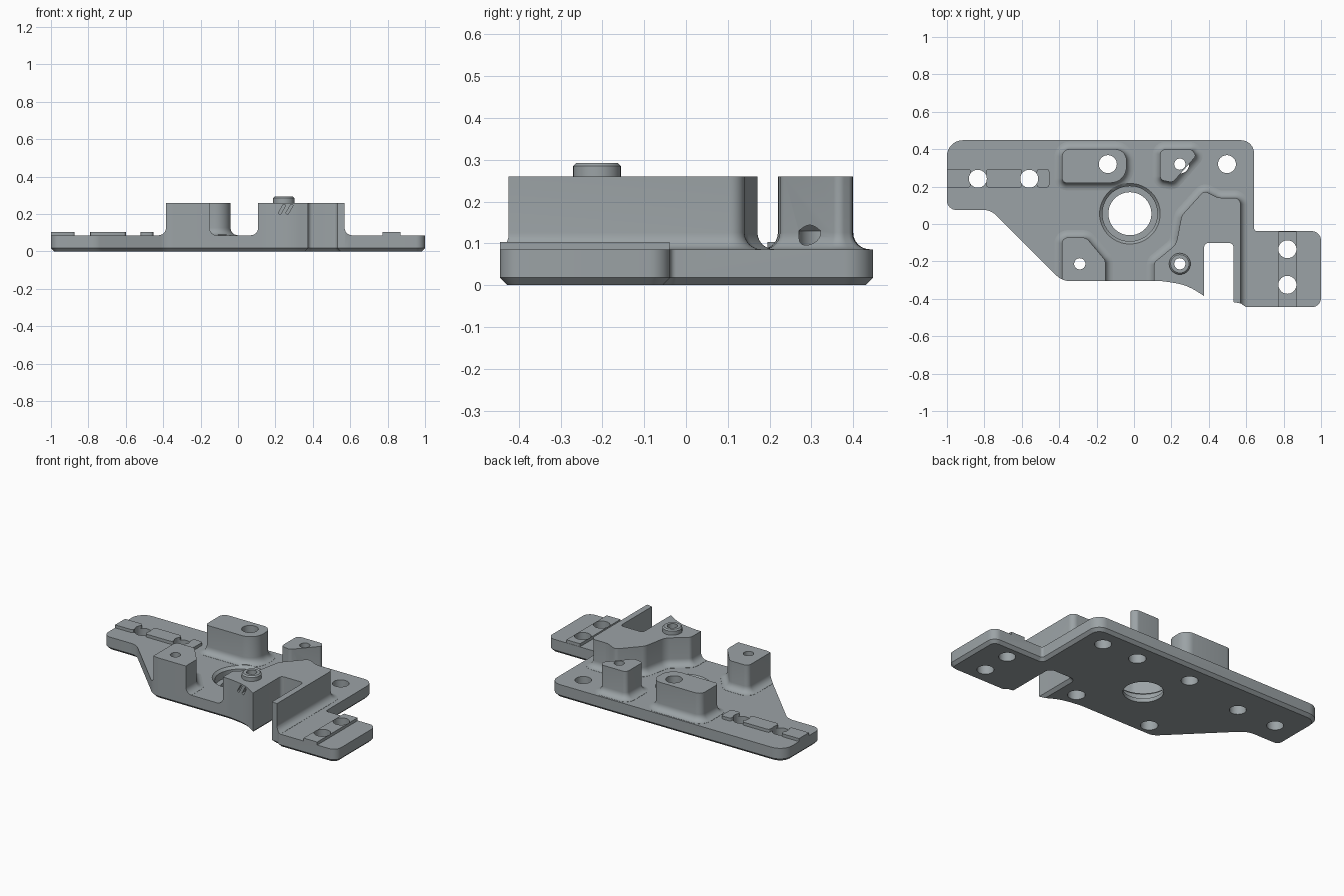
import bpy, bmesh, math
from mathutils import Vector

if "Cube" in bpy.data.objects:
    bpy.data.objects.remove(bpy.data.objects["Cube"])

grey = bpy.data.materials.new("machined grey")
grey.diffuse_color = (0.33, 0.365, 0.38, 1)
grey.use_nodes = True
grey.node_tree.nodes["Principled BSDF"].inputs["Base Color"].default_value = grey.diffuse_color


def rounded(corners, steps=8):
    """Polygon from (x, y, radius) corners, listed anticlockwise."""
    pts = []
    n = len(corners)
    for i, (x, y, r) in enumerate(corners):
        p = Vector((x, y))
        if r == 0:
            pts.append(p)
            continue
        a = (Vector(corners[i - 1][:2]) - p).normalized()
        b = (Vector(corners[(i + 1) % n][:2]) - p).normalized()
        half = a.angle(b) / 2
        c = p + (a + b).normalized() * (r / math.sin(half))
        s = p + a * (r / math.tan(half)) - c
        e = p + b * (r / math.tan(half)) - c
        sweep = math.atan2(s.x * e.y - s.y * e.x, s.dot(e))
        for k in range(steps + 1):
            t = sweep * k / steps
            pts.append(c + Vector((s.x * math.cos(t) - s.y * math.sin(t),
                                   s.x * math.sin(t) + s.y * math.cos(t))))
    return pts


def offset(pts, d):
    out = []
    for i, p in enumerate(pts):
        a = (p - pts[i - 1]).normalized()
        b = (pts[(i + 1) % len(pts)] - p).normalized()
        na, nb = Vector((a.y, -a.x)), Vector((b.y, -b.x))
        out.append(p + (na + nb) * (d / (1 + na.dot(nb))))
    return out


def loft(name, pts, profile):
    """Stack the outline through (offset, z) levels and cap both ends."""
    bm = bmesh.new()
    rings = [[bm.verts.new((q.x, q.y, z)) for q in offset(pts, d)] for d, z in profile]
    n = len(pts)
    for lo, hi in zip(rings, rings[1:]):
        for i in range(n):
            j = (i + 1) % n
            bm.faces.new((lo[i], lo[j], hi[j], hi[i]))
    bm.faces.new(rings[0][::-1])
    bm.faces.new(rings[-1])
    me = bpy.data.meshes.new(name)
    bm.to_mesh(me)
    bm.free()
    me.materials.append(grey)
    ob = bpy.data.objects.new(name, me)
    bpy.context.collection.objects.link(ob)
    return ob


def circle(x, y, r, n=40):
    return [Vector((x + r * math.cos(2 * math.pi * k / n),
                    y + r * math.sin(2 * math.pi * k / n))) for k in range(n)]


def rect(x0, x1, y0, y1, r=0):
    return rounded([(x0, y0, r), (x1, y0, r), (x1, y1, r), (x0, y1, r)], 3)


def combine(body, tool, op):
    mod = body.modifiers.new(op, 'BOOLEAN')
    mod.operation, mod.object, mod.solver = op, tool, 'EXACT'
    bpy.context.view_layer.objects.active = body
    bpy.ops.object.modifier_apply(modifier=mod.name)
    bpy.data.objects.remove(tool, do_unlink=True)


FLOOR, TOP, FILLET = 0.085, 0.26, 0.04
body = loft("mounting_plate", rect(-1.2, 1.2, -0.7, 0.7), [(0, -0.1), (0, FLOOR)])

# Raised posts with a concave fillet at the foot
cove = [(FILLET, 0.04)]
for k in range(7):
    t = math.radians(15 * k)
    cove.append((FILLET * (1 - math.sin(t)), FLOOR + 0.001 + FILLET * (1 - math.cos(t))))
cove.append((0, TOP))
posts = {
    "back_left_post": [(-0.385, 0.22, 0.025), (-0.04, 0.22, 0.085),
                       (-0.04, 0.4, 0.06), (-0.385, 0.4, 0.04)],
    "back_right_post": [(0.14, 0.235, 0.025), (0.207, 0.222, 0.03),
                        (0.333, 0.365, 0.02), (0.31, 0.398, 0.02), (0.14, 0.398, 0.025)],
    "front_left_post": [(-0.385, -0.5, 0), (-0.153, -0.5, 0), (-0.153, -0.195, 0.04),
                        (-0.255, -0.073, 0.04), (-0.385, -0.073, 0.03)],
    "front_right_block": [(0.108, -0.5, 0), (0.57, -0.5, 0), (0.57, 0.14, 0.035),
                          (0.45, 0.14, 0.08), (0.375, 0.178, 0.03), (0.255, 0.045, 0.06),
                          (0.225, -0.11, 0.08), (0.108, -0.205, 0.03)],
}
for name, corners in posts.items():
    combine(body, loft(name, rounded(corners), cove), 'UNION')

# Low pads beside the slots and the screw boss
for x0, x1, y0, y1, r in ((-1.1, -0.873, 0.195, 0.295, 0.015), (-0.79, -0.598, 0.195, 0.295, 0.015),
                          (-0.52, -0.453, 0.195, 0.295, 0.015), (0.772, 0.868, -0.6, -0.0399, 0)):
    combine(body, loft("pad", rect(x0, x1, y0, y1, r), [(0, 0.05), (0, 0.104)]), 'UNION')
combine(body, loft("boss", circle(0.245, -0.213, 0.057),
                   [(0, 0.2), (0, 0.285), (-0.008, 0.293)]), 'UNION')

# Trim everything to the plate outline, with a chamfered lower edge
outline = rounded([
    (-1, 0.075, 0.05), (-0.765, 0.075, 0.1), (-0.385, -0.305, 0.1),
    (0.15, -0.305, 0.3), (0.28, -0.325, 0.3), (0.375, -0.385, 0), (0.375, -0.102, 0.022),
    (0.532, -0.102, 0.022), (0.532, -0.418, 0), (0.572, -0.425, 0), (0.6, -0.445, 0),
    (1, -0.445, 0.05), (1, -0.038, 0.05), (0.642, -0.038, 0.015),
    (0.642, 0.448, 0.07), (-1, 0.448, 0.085)])
combine(body, loft("trim", outline, [(-0.018, 0), (0, 0.018), (0, 0.5)]), 'INTERSECT')

# Through holes; the narrow ones are wider from below
for x, y in ((-0.835, 0.242), (-0.56, 0.242), (-0.14, 0.32), (0.497, 0.32),
             (0.82, -0.135), (0.82, -0.325)):
    combine(body, loft("hole", circle(x, y, 0.048), [(0, -0.1), (0, 0.5)]), 'DIFFERENCE')
for x, y in ((0.245, 0.32), (-0.29, -0.213), (0.245, -0.213)):
    combine(body, loft("hole", circle(x, y, 0.03),
                       [(0.02, -0.1), (0.02, 0.13), (0, 0.15), (0, 0.5)]), 'DIFFERENCE')

# Stepped central bore
combine(body, loft("bore", circle(-0.022, 0.055, 0.115, 64),
                   [(0, -0.1), (0, 0.025), (0.032, 0.0251), (0.032, 0.07),
                    (0.05, 0.088), (0.05, 0.13)]), 'DIFFERENCE')

# Slanted grooves in the front of the block
for x in (0.235, 0.275):
    groove = loft("groove", rect(-0.007, 0.007, -0.02, 0.02), [(0, -0.028), (0, 0.028)])
    groove.location = (x, -0.318, 0.225)
    groove.rotation_euler = (0, math.radians(30), 0)
    bpy.context.view_layer.update()
    combine(body, groove, 'DIFFERENCE')

body.select_set(True)
bpy.context.view_layer.objects.active = body
bpy.ops.object.shade_smooth_by_angle(angle=math.radians(30))
